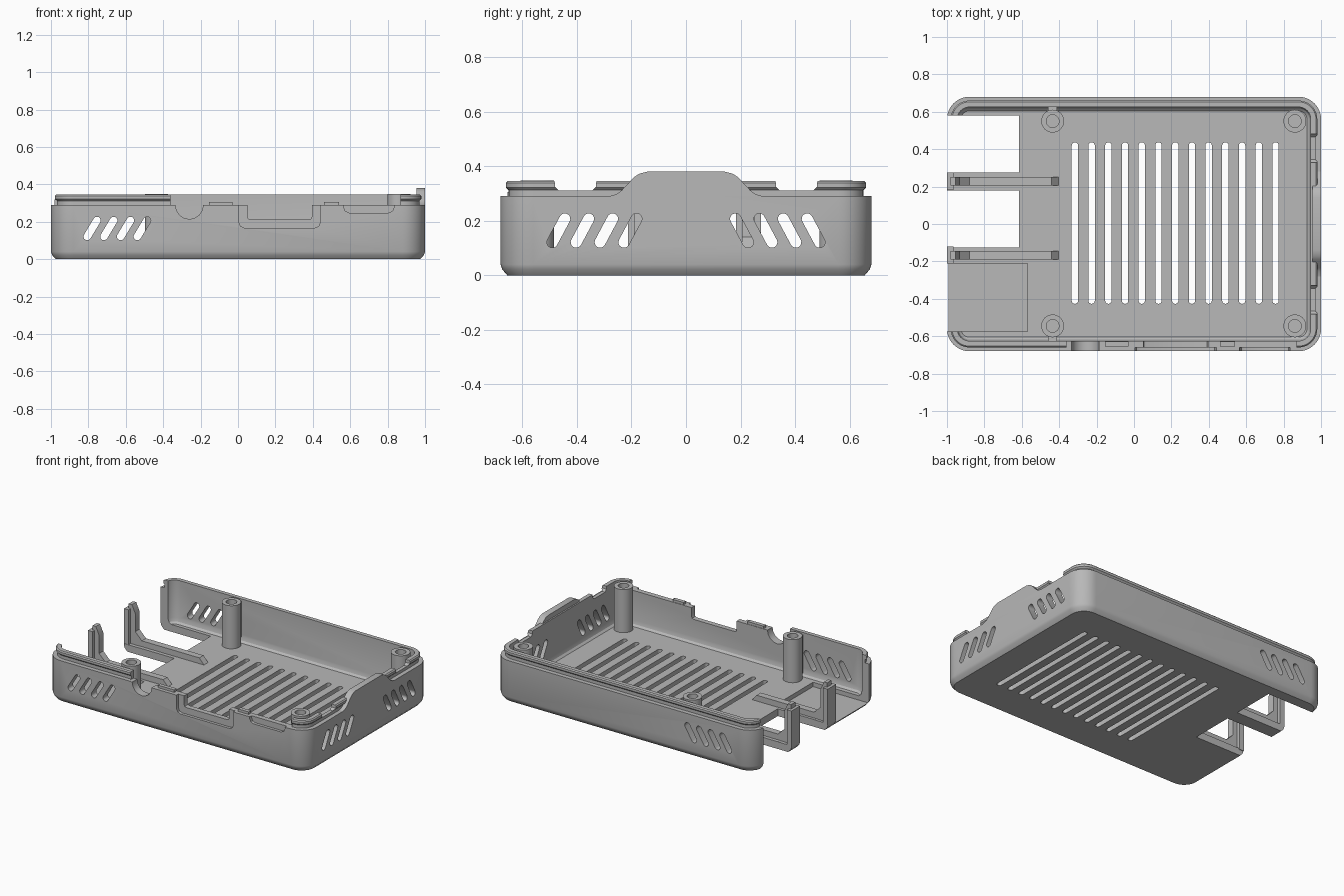
import bpy, bmesh, math
from mathutils import Vector

cube = bpy.data.objects.get("Cube")
if cube:
    bpy.data.objects.remove(cube, do_unlink=True)

grey = bpy.data.materials.new("mid grey plastic")
grey.use_nodes = True
COLOUR = (0.48, 0.48, 0.48, 1)
grey.diffuse_color = COLOUR
grey.node_tree.nodes["Principled BSDF"].inputs["Base Color"].default_value = COLOUR

HX, HY, CORNER = 1.0, 0.68, 0.12
FLOOR, SHOULDER, LIP = 0.05, 0.29, 0.345


def make(name, bm):
    bmesh.ops.recalc_face_normals(bm, faces=bm.faces)
    me = bpy.data.meshes.new(name)
    bm.to_mesh(me)
    bm.free()
    me.materials.append(grey)
    ob = bpy.data.objects.new(name, me)
    bpy.context.collection.objects.link(ob)
    return ob


def loft(name, rings):
    """Skin a stack of rings and cap both ends."""
    bm = bmesh.new()
    rows = [[bm.verts.new(p) for p in ring] for ring in rings]
    for a, b in zip(rows, rows[1:]):
        for i in range(len(a)):
            j = (i + 1) % len(a)
            bm.faces.new((a[i], a[j], b[j], b[i]))
    bm.faces.new(rows[0])
    bm.faces.new(rows[-1])
    return make(name, bm)


def rounded_ring(inset, z, steps=10):
    r = CORNER - inset
    cx, cy = HX - CORNER, HY - CORNER
    ring = []
    for q, (sx, sy) in enumerate([(1, 1), (-1, 1), (-1, -1), (1, -1)]):
        for i in range(steps + 1):
            a = math.pi / 2 * (q + i / steps)
            ring.append((sx * cx + r * math.cos(a), sy * cy + r * math.sin(a), z))
    return ring


def place(axis, u, v, w):
    return {"x": (w, u, v), "y": (u, w, v), "z": (u, v, w)}[axis]


def prism(name, pts, axis, lo, hi):
    return loft(name, [[place(axis, u, v, w) for u, v in pts] for w in (lo, hi)])


def box(name, x, y, z):
    pts = [(x[0], y[0]), (x[1], y[0]), (x[1], y[1]), (x[0], y[1])]
    return prism(name, pts, "z", *z)


def capsule(a, b, r, steps=8):
    """Outline of a round-ended slot from a to b."""
    d = Vector(b) - Vector(a)
    base = math.atan2(d.y, d.x)
    pts = []
    for c, turn in ((b, -math.pi / 2), (a, math.pi / 2)):
        for i in range(steps + 1):
            t = base + turn + math.pi * i / steps
            pts.append((c[0] + r * math.cos(t), c[1] + r * math.sin(t)))
    return pts


def cut(target, cutters):
    """Subtract each cutter, then discard it."""
    bpy.context.view_layer.objects.active = target
    for c in cutters:
        c.hide_render = True
        mod = target.modifiers.new("cut", "BOOLEAN")
        mod.operation, mod.solver, mod.object = "DIFFERENCE", "EXACT", c
        bpy.ops.object.modifier_apply(modifier=mod.name)
        bpy.data.objects.remove(c, do_unlink=True)


# Tray with chamfered base, snap lip and hollow interior
profile = [(0.025, 0), (0.006, 0.022), (0, 0.04), (0, SHOULDER), (0.03, SHOULDER),
           (0.03, 0.312), (0.02, 0.322), (0.02, 0.338), (0.027, LIP), (0.055, LIP),
           (0.055, 0.085), (0.062, 0.062), (0.075, FLOOR)]
tray = loft("case_tray", [rounded_ring(i, z) for i, z in profile])

# Floor vents
cut(tray, [prism("c", capsule((x, -0.41), (x, 0.42), 0.017), "z", -0.1, 0.2)
           for x in (-0.316 + 0.0894 * i for i in range(13))])

# Slanted wall vents: through front and back, and mirrored pairs on the right wall
cut(tray, [prism("c", capsule((x, 0.121), (x + 0.052, 0.207), 0.02), "y", -0.8, 0.8)
           for x in (-0.806 + 0.0893 * i for i in range(4))])
cut(tray, [prism("c", capsule((s * y, 0.121), (s * (y + 0.046), 0.207), 0.02), "x", 0.9, 1.1)
           for s in (1, -1) for y in (-0.49 + 0.0875 * i for i in range(4))])

# Left end: wall opening, floor notches and thin recessed floor
cut(tray, [
    box("c", (-1.1, -0.9), (-0.575, 0.58), (FLOOR - 0.001, 0.5)),
    box("c", (-1.1, -0.615), (0.275, 0.58), (-0.1, 0.5)),
    box("c", (-1.1, -0.615), (-0.125, 0.18), (-0.1, 0.5)),
    box("c", (-1.1, -0.57), (-0.575, -0.21), (0.02, 0.5)),
])

# Front wall: lip gap and connector openings
cut(tray, [
    box("c", (-0.36, 0.87), (-0.8, -0.6), (SHOULDER - 0.001, 0.5)),
    prism("c", capsule((-0.26, 0.288), (-0.26, 0.5), 0.074), "y", -0.8, -0.6),
])


def port(x0, x1, z, bevel, y):
    pts = [(x0, 0.4), (x0, z + bevel), (x0 + bevel * 0.3, z + bevel * 0.3), (x0 + bevel, z),
           (x1 - bevel, z), (x1 - bevel * 0.3, z + bevel * 0.3), (x1, z + bevel), (x1, 0.4)]
    return prism("c", pts, "y", -0.8, y)


cut(tray, [port(0.005, 0.44, 0.167, 0.03, -0.66), port(0.05, 0.395, 0.212, 0.015, -0.6),
           port(0.565, 0.835, 0.248, 0.03, -0.66)])

# Right wall: lowered lip gaps
for s in (1, -1):
    gap = [(0.465, 0.31), (0.345, 0.31), (0.33, 0.325), (0.325, 0.4), (0.485, 0.4), (0.48, 0.325)]
    cut(tray, [prism("c", [(s * y, z) for y, z in gap], "x", 0.9, 1.1)])

parts = [tray]

# Raised hump on the right wall
half = [(0.28, SHOULDER), (0.255, 0.297), (0.235, 0.312), (0.19, 0.36), (0.17, 0.373), (0.14, 0.38)]
hump = half + [(-y, z) for y, z in reversed(half)]
parts.append(prism("right_wall_hump", hump, "x", 0.955, 1.0))

# Small locating tabs on the front wall
for i, x in enumerate([(-0.155, -0.03), (0.46, 0.54)]):
    parts.append(box(f"front_tab_{i + 1}", x, (-0.655, -0.628), (0.28, 0.306)))


# Hollow screw posts
def circle(x, y, r, z, n=32):
    return [(x + r * math.cos(2 * math.pi * i / n), y + r * math.sin(2 * math.pi * i / n), z)
            for i in range(n)]


for side, y in (("front", -0.545), ("back", 0.55)):
    for end, x in (("left", 0.86), ("right", -0.435)):
        steps = [(0.061, 0.045), (0.061, 0.348), (0.034, 0.348), (0.034, 0.1)]
        parts.append(loft(f"screw_post_{side}_{end}", [circle(x, y, r, z) for r, z in steps]))
    s = 1 if y > 0 else -1
    parts.append(box(f"post_rib_{side}", (-0.46, -0.412),
                     sorted((s * 0.6, s * 0.64)), (0.045, 0.33)))

# Upright arms between the left-end openings
for side, y in (("front", -0.167), ("back", 0.228)):
    rib = [(-0.968, 0.045), (-0.4, 0.045), (-0.44, 0.09), (-0.88, 0.09), (-0.93, 0.14),
           (-0.93, 0.265), (-0.955, 0.32), (-0.98, 0.32), (-0.98, 0.28), (-0.968, 0.28)]
    parts.append(prism(f"arm_rib_{side}", rib, "y", y - 0.023, y + 0.023))
    parts.append(box(f"arm_plate_{side}", (-1.0, -0.965), (y - 0.045, y + 0.047), (0.04, SHOULDER)))

# Smooth curves, keep hard edges
bpy.ops.object.select_all(action="DESELECT")
for ob in parts:
    ob.select_set(True)
bpy.context.view_layer.objects.active = tray
bpy.ops.object.shade_smooth_by_angle(angle=math.radians(30))
